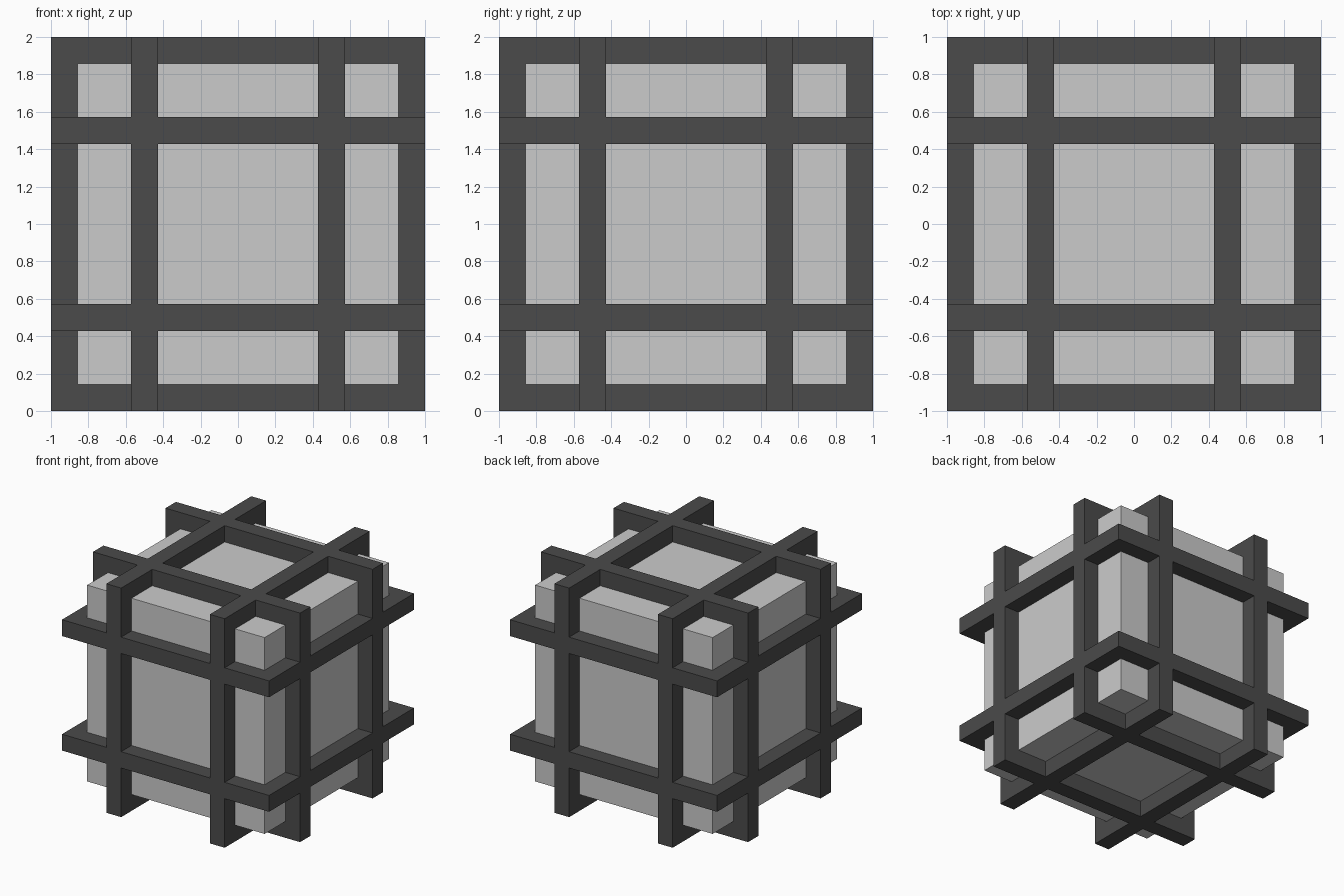
import bpy
from mathutils import Vector

default_cube = bpy.data.objects.get("Cube")
if default_cube:
    bpy.data.objects.remove(default_cube, do_unlink=True)

UNIT = 1 / 7          # band width, also how far bands stand proud of the core
CENTRE = Vector((0, 0, 1))


def make_material(name, grey):
    mat = bpy.data.materials.new(name)
    mat.use_nodes = True
    colour = (grey, grey, grey, 1)
    mat.diffuse_color = colour
    mat.node_tree.nodes["Principled BSDF"].inputs["Base Color"].default_value = colour
    return mat


def add_box(name, centre, size, mat):
    bpy.ops.mesh.primitive_cube_add(size=1, location=centre)
    obj = bpy.context.object
    obj.name = name
    obj.scale = size
    bpy.ops.object.transform_apply(location=False, rotation=False, scale=True)
    obj.data.materials.append(mat)
    return obj


light_grey = make_material("light grey", 0.6)
dark_grey = make_material("dark grey", 0.07)

# Solid inner cube
core_size = 2 - 2 * UNIT
add_box("core", CENTRE, (core_size,) * 3, light_grey)

# Two square bands around the core across each axis
band_names = (("right_band", "left_band"),
              ("front_band", "back_band"),
              ("lower_band", "upper_band"))
for axis, names in enumerate(band_names):
    for name, offset in zip(names, (-0.5, 0.5)):
        centre = CENTRE.copy()
        centre[axis] += offset
        size = Vector((2, 2, 2))
        size[axis] = UNIT
        add_box(name, centre, size, dark_grey)
